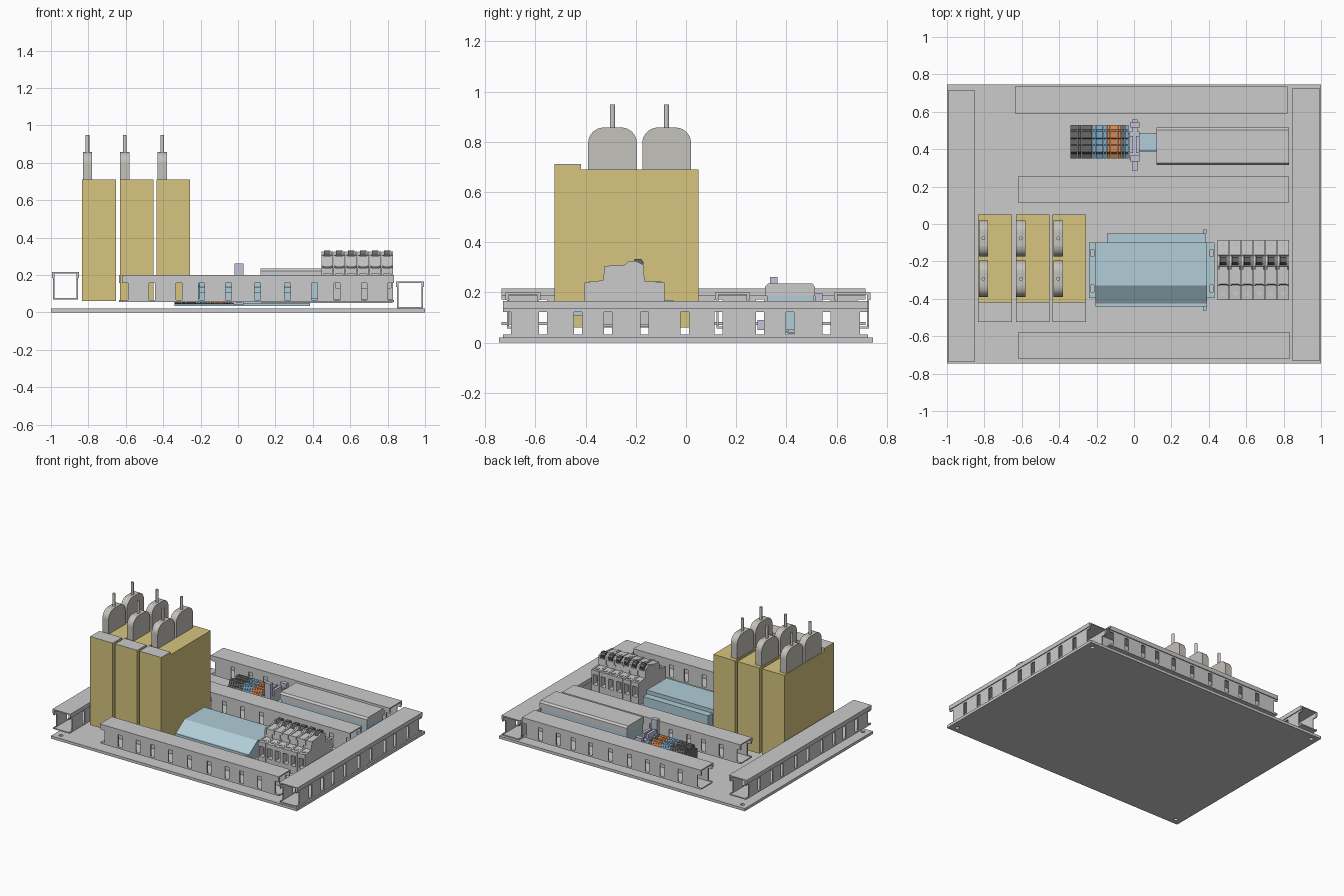
import bpy, bmesh, math
from mathutils import Matrix

if "Cube" in bpy.data.objects:
    bpy.data.objects.remove(bpy.data.objects["Cube"])


def material(name, r, g, b):
    m = bpy.data.materials.new(name)
    m.diffuse_color = (r, g, b, 1)
    m.use_nodes = True
    m.node_tree.nodes["Principled BSDF"].inputs["Base Color"].default_value = m.diffuse_color
    return m


YELLOW = material("yellow", 0.68, 0.56, 0.21)
PALE = material("pale_blue", 0.44, 0.61, 0.69)
BLUE = material("blue", 0.20, 0.40, 0.60)
ORANGE = material("orange", 0.68, 0.24, 0.08)
DARK = material("dark_grey", 0.14, 0.14, 0.14)
LILAC = material("lilac", 0.55, 0.55, 0.68)
WARM = material("warm_grey", 0.56, 0.54, 0.50)


def finish(name, bm, mat=None):
    bmesh.ops.recalc_face_normals(bm, faces=bm.faces)
    me = bpy.data.meshes.new(name)
    bm.to_mesh(me)
    bm.free()
    ob = bpy.data.objects.new(name, me)
    bpy.context.collection.objects.link(ob)
    if mat:
        me.materials.append(mat)
    return ob


def add_box(bm, x0, x1, y0, y1, z0, z1):
    m = Matrix.Translation(((x0 + x1) / 2, (y0 + y1) / 2, (z0 + z1) / 2))
    bmesh.ops.create_cube(bm, size=1, matrix=m @ Matrix.Diagonal((x1 - x0, y1 - y0, z1 - z0, 1)))


def add_cyl(bm, x, y, z0, z1, r, n=16):
    bmesh.ops.create_cone(bm, cap_ends=True, segments=n, radius1=r, radius2=r, depth=z1 - z0,
                          matrix=Matrix.Translation((x, y, (z0 + z1) / 2)))


def add_profile(bm, pts, x0, x1):
    """Extrude a y-z outline along x."""
    f = bm.faces.new([bm.verts.new((x0, y, z)) for y, z in pts])
    ext = bmesh.ops.extrude_face_region(bm, geom=[f])["geom"]
    for v in ext:
        if isinstance(v, bmesh.types.BMVert):
            v.co.x = x1


def boxes(name, items, mat=None):
    bm = bmesh.new()
    for b in items:
        add_box(bm, *b)
    return finish(name, bm, mat)


def cut(ob, cutter):
    mod = ob.modifiers.new("cut", 'BOOLEAN')
    mod.operation, mod.solver, mod.object = 'DIFFERENCE', 'EXACT', cutter
    bpy.context.view_layer.objects.active = ob
    bpy.ops.object.modifier_apply(modifier="cut")
    bpy.data.objects.remove(cutter)


# mounting plate with corner holes
plate = boxes("mounting_plate", [(-1, 1, -0.745, 0.745, 0, 0.02)])
bm = bmesh.new()
for sx in (-1, 1):
    for sy in (-1, 1):
        add_cyl(bm, sx * 0.95, sy * 0.70, -0.05, 0.07, 0.014)
cut(plate, finish("plate_hole_cutter", bm))


def duct(name, x0, x1, y0, y1, z, slots, along_x):
    """Hollow slotted wiring duct with a lipped lid, open at both ends."""
    a0, a1, b0, b1 = (x0, x1, y0, y1) if along_x else (y0, y1, x0, x1)
    t, i, w, h = 0.008, 0.006, 0.016, 0.145
    parts = [(a0, a1, b0 + i, b1 - i, z, z + t),
             (a0, a1, b0, b1, z + h - t, z + h)]
    for s0, s1 in ((b0, b0 + i), (b1 - i, b1)):
        parts.append((a0, a1, s0, s1, z + h - 0.03, z + h - t))
    edges = [a0] + [e for s in slots for e in (s - w, s + w)] + [a1]
    for s0, s1 in ((b0 + i, b0 + i + t), (b1 - i - t, b1 - i)):
        parts.append((a0, a1, s0, s1, z + t, z + 0.012))
        parts.append((a0, a1, s0, s1, z + 0.102, z + h - t))
        for p, q in zip(edges[::2], edges[1::2]):
            if q - p > 0.002:
                parts.append((p, q, s0, s1, z + 0.012, z + 0.102))
    if not along_x:
        parts = [(c, d, a, b, e, f) for a, b, c, d, e, f in parts]
    boxes(name, parts)


SX = [-0.46, -0.315, -0.195, -0.05, 0.105, 0.265, 0.41, 0.53, 0.675]
SY = [-0.57, -0.43, -0.31, -0.165, -0.005, 0.13, 0.295, 0.415, 0.56]
ends = lambda s, a0, a1: [a0 + 0.016] + s + [a1 - 0.016]
duct("front_duct", -0.62, 0.835, -0.72, -0.58, 0.055, ends(SX, -0.62, 0.835), True)
duct("middle_duct", -0.62, 0.83, 0.115, 0.255, 0.055, ends(SX, -0.62, 0.83), True)
duct("back_duct", -0.635, 0.82, 0.59, 0.735, 0.055, ends(SX, -0.635, 0.82), True)
duct("left_duct", -0.995, -0.85, -0.735, 0.715, 0.07, ends(SY, -0.735, 0.715), False)
duct("right_duct", 0.845, 0.995, -0.73, 0.725, 0.02, ends(SY, -0.73, 0.725), False)

# three tall drive units, each with two rounded connectors and pins
for k, (x0, x1) in enumerate(((-0.835, -0.652), (-0.632, -0.453), (-0.435, -0.257))):
    bm = bmesh.new()
    add_profile(bm, [(-0.525, 0.06), (0.05, 0.06), (0.05, 0.69), (-0.418, 0.69),
                     (-0.418, 0.708), (-0.525, 0.708)], x0, x1)
    finish(f"drive_body_{k}", bm, YELLOW)
    boxes(f"drive_cap_{k}", [(x0, x1, -0.525, -0.418, 0.708, 0.711)])
    tx = -0.83 + 0.2 * k
    for j, yc in enumerate((-0.293, -0.077)):
        half, r, top = 0.097, 0.062, 0.857
        pts = [(yc - half, 0.69), (yc + half, 0.69)]
        for s, a0 in ((1, 0), (-1, 90)):
            for n in range(9):
                a = math.radians(a0 + n * 90 / 8)
                pts.append((yc + s * (half - r) + r * math.cos(a), top - r + r * math.sin(a)))
        bm = bmesh.new()
        add_profile(bm, pts, tx, tx + 0.05)
        finish(f"drive_connector_{k}_{j}", bm, WARM)
        bm = bmesh.new()
        add_cyl(bm, tx + 0.025, yc, 0.85, 0.948, 0.010)
        finish(f"drive_pin_{k}_{j}", bm)

# controller: slotted base flange, sloped housing, rear connector strip
flange = boxes("controller_flange", [(-0.24, 0.43, -0.395, -0.1, 0.062, 0.075)], PALE)
cut(flange, boxes("flange_cutter", [(x - 0.008, x + 0.008, y - 0.018, y + 0.018, 0.03, 0.1)
                                    for x in (-0.222, 0.414) for y in (-0.345, -0.155)]))
bm = bmesh.new()
add_profile(bm, [(-0.395, 0.075), (-0.1, 0.075), (-0.1, 0.198), (-0.33, 0.198),
                 (-0.425, 0.135), (-0.44, 0.135), (-0.44, 0.105), (-0.395, 0.105)], -0.205, 0.39)
finish("controller_housing", bm, PALE)
boxes("controller_connector_strip", [(-0.145, 0.385, -0.1, -0.05, 0.075, 0.17)], PALE)
boxes("controller_clips", [(0.368, 0.388, -0.05, -0.03, 0.07, 0.1),
                           (0.368, 0.388, -0.462, -0.44, 0.105, 0.125)], PALE)

# six circuit breakers: stepped walls with recessed terminal openings and toggles
OUTER = [(-0.405, 0.07), (-0.085, 0.07), (-0.085, 0.24), (-0.165, 0.245), (-0.17, 0.31),
         (-0.2, 0.325), (-0.225, 0.325), (-0.245, 0.31), (-0.325, 0.305), (-0.33, 0.248), (-0.405, 0.24)]
CORE = [(-0.405, 0.07), (-0.085, 0.07), (-0.085, 0.13), (-0.13, 0.13), (-0.13, 0.205), (-0.085, 0.205),
        (-0.085, 0.237), (-0.165, 0.242), (-0.17, 0.29), (-0.225, 0.29), (-0.228, 0.306), (-0.322, 0.302),
        (-0.327, 0.245), (-0.405, 0.237), (-0.405, 0.205), (-0.36, 0.205), (-0.36, 0.13), (-0.405, 0.13)]
W = 0.0642
bm, toggles, screws = bmesh.new(), bmesh.new(), bmesh.new()
for k in range(6):
    x = 0.445 + k * W
    add_profile(bm, OUTER, x + 0.001, x + 0.013)
    add_profile(bm, CORE, x + 0.013, x + W - 0.013)
    add_profile(bm, OUTER, x + W - 0.013, x + W - 0.001)
    add_profile(toggles, [(-0.222, 0.28), (-0.185, 0.28), (-0.168, 0.318), (-0.178, 0.332),
                          (-0.205, 0.332)], x + 0.015, x + W - 0.015)
    for y in (-0.112, -0.372):
        add_cyl(screws, x + W / 2, y, 0.22, 0.244, 0.014, 12)
finish("breaker_bodies", bm)
finish("breaker_toggles", toggles, DARK)
finish("breaker_screws", screws)

# top-hat mounting rail
bm = bmesh.new()
add_profile(bm, [(0.385, 0.05), (0.385, 0.044), (0.404, 0.044), (0.404, 0.035), (0.466, 0.035),
                 (0.466, 0.044), (0.485, 0.044), (0.485, 0.05), (0.460, 0.05), (0.460, 0.041),
                 (0.410, 0.041), (0.410, 0.05)], -0.34, 0.385)
finish("mounting_rail", bm, PALE)

# terminal blocks, grouped by colour
TERMINAL = [(0.375, 0.045), (0.505, 0.045), (0.53, 0.075), (0.53, 0.135), (0.505, 0.145), (0.495, 0.178),
            (0.46, 0.178), (0.455, 0.165), (0.425, 0.165), (0.42, 0.178), (0.385, 0.178),
            (0.375, 0.145), (0.35, 0.135), (0.35, 0.075)]
row = [DARK] * 6 + [BLUE] * 4 + [ORANGE] * 4 + [DARK, BLUE]
for k, mat in enumerate(row):
    x = -0.34 + k * 0.0194
    bm = bmesh.new()
    add_profile(bm, TERMINAL, x + 0.001, x + 0.0185)
    finish(f"terminal_block_{k}", bm, mat)

# end stop with a raised post
boxes("rail_end_stop", [(-0.025, 0.03, 0.345, 0.495, 0.04, 0.16), (-0.012, 0.018, 0.285, 0.345, 0.05, 0.09),
                        (-0.02, 0.03, 0.335, 0.365, 0.09, 0.262), (-0.012, 0.018, 0.495, 0.56, 0.15, 0.165),
                        (-0.02, 0.03, 0.515, 0.545, 0.16, 0.195), (-0.025, -0.005, 0.38, 0.47, 0.16, 0.2),
                        (0.01, 0.03, 0.38, 0.47, 0.16, 0.2)], LILAC)

# power supply: pale blue case with chamfered grey cover and a side terminal shelf
boxes("power_supply_case", [(0.125, 0.825, 0.322, 0.508, 0.05, 0.185)], PALE)
bm = bmesh.new()
add_profile(bm, [(0.315, 0.185), (0.515, 0.185), (0.515, 0.222), (0.503, 0.235), (0.327, 0.235),
                 (0.315, 0.222)], 0.12, 0.83)
finish("power_supply_cover", bm)
boxes("power_supply_shelf", [(0.03, 0.125, 0.39, 0.485, 0.05, 0.11)], PALE)
